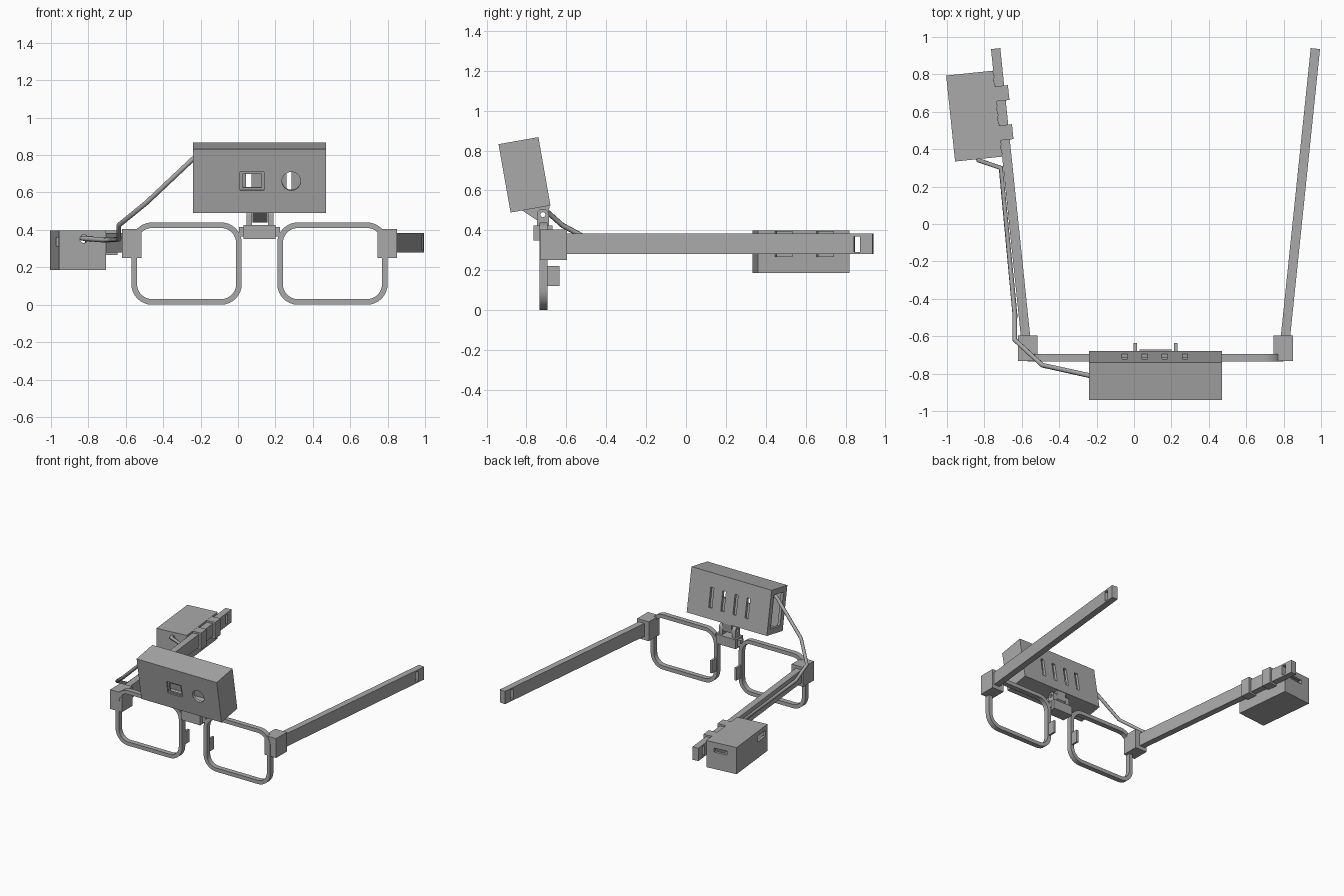
import bpy, bmesh, math
from mathutils import Vector, Matrix

cube = bpy.data.objects.get("Cube")
if cube:
    bpy.data.objects.remove(cube)

grey = bpy.data.materials.new("plain grey")
grey.use_nodes = True
COLOUR = (0.4, 0.4, 0.4, 1)
grey.diffuse_color = COLOUR
grey.node_tree.nodes["Principled BSDF"].inputs["Base Color"].default_value = COLOUR

MID = 0.115  # x of the mirror plane of the spectacles


def finish(name, bm):
    bmesh.ops.recalc_face_normals(bm, faces=bm.faces)
    mesh = bpy.data.meshes.new(name)
    bm.to_mesh(mesh)
    bm.free()
    mesh.materials.append(grey)
    obj = bpy.data.objects.new(name, mesh)
    bpy.context.collection.objects.link(obj)
    return obj


def box(name, x, y, z):
    """Box from (low, high) ranges on each axis."""
    bm = bmesh.new()
    bmesh.ops.create_cube(bm, size=1)
    for v in bm.verts:
        v.co = [(r[0] + r[1]) / 2 + c * (r[1] - r[0]) for r, c in zip((x, y, z), v.co)]
    return finish(name, bm)


def prism(name, points, low, high, axis):
    """Extrude a 2D outline along x (outline y,z) or along y (outline x,z)."""
    bm = bmesh.new()
    place = (lambda a, b: (low, a, b)) if axis == "x" else (lambda a, b: (a, low, b))
    face = bm.faces.new([bm.verts.new(place(a, b)) for a, b in points])
    new = bmesh.ops.extrude_face_region(bm, geom=[face])["geom"]
    step = Vector((high - low, 0, 0) if axis == "x" else (0, high - low, 0))
    bmesh.ops.translate(bm, vec=step, verts=[g for g in new if isinstance(g, bmesh.types.BMVert)])
    return finish(name, bm)


def arc(cx, cz, r, start, end, steps):
    angles = [math.radians(start + (end - start) * i / steps) for i in range(steps + 1)]
    return [(cx + r * math.cos(a), cz + r * math.sin(a)) for a in angles]


def disc(cx, cz, r, steps=24):
    return arc(cx, cz, r, 0, 360, steps)[:-1]


def rounded(x0, x1, z0, z1, r):
    corners = [(x1 - r, z1 - r, 0), (x0 + r, z1 - r, 90), (x0 + r, z0 + r, 180), (x1 - r, z0 + r, 270)]
    return [p for cx, cz, a in corners for p in arc(cx, cz, r, a, a + 90, 8)]


def cut(obj, *cutters):
    for c in cutters:
        mod = obj.modifiers.new("cut", "BOOLEAN")
        mod.operation, mod.solver, mod.object = "DIFFERENCE", "EXACT", c
        bpy.context.view_layer.update()
        result = obj.evaluated_get(bpy.context.evaluated_depsgraph_get())
        mesh = bpy.data.meshes.new_from_object(result)
        obj.modifiers.clear()
        obj.data = mesh
        bpy.data.objects.remove(c)
    return obj


def smooth(obj):
    bpy.ops.object.select_all(action="DESELECT")
    obj.select_set(True)
    bpy.context.view_layer.objects.active = obj
    bpy.ops.object.shade_smooth_by_angle(angle=math.radians(30))


# Spectacle front, hinge blocks, nose pads and temple arms, one set per side
arm_frames = {}
for side, s in (("left", 1), ("right", -1)):
    def span(a, b):
        return tuple(sorted((MID + s * a, MID + s * b)))

    x0, x1 = span(0.095, 0.685)
    rim = prism(side + "_rim", rounded(x0, x1, 0, 0.44, 0.11), -0.735, -0.695, "y")
    hole = prism("hole", rounded(x0 + 0.03, x1 - 0.03, 0.03, 0.41, 0.08), -0.8, -0.6, "y")
    cut(rim, hole)
    smooth(rim)
    box(side + "_hinge_block", span(0.632, 0.735), (-0.732, -0.597), (0.25, 0.405))
    box(side + "_nose_pad", span(0.1, 0.117), (-0.7, -0.635), (0.12, 0.22))
    arm = box(side + "_arm", (-0.025, 0.025), (-0.03, 1.546), (0.28, 0.383))
    cut(arm, box("slot", (-0.1, 0.1), (1.452, 1.484), (0.292, 0.37)))
    frame = Matrix.Translation((MID + s * 0.695, -0.6, 0)) @ Matrix.Rotation(-s * math.radians(5.93), 4, "Z")
    arm.matrix_world = frame
    arm_frames[side] = frame

# Bridge with a pivot bracket on top
box("bridge", (0.03, 0.2), (-0.765, -0.67), (0.35, 0.425))
box("bridge_bar", (0.005, 0.225), (-0.735, -0.695), (0.365, 0.415))
lug_outline = [(-0.748, 0.42), (-0.688, 0.42)] + arc(-0.718, 0.478, 0.03, 0, 180, 10)
for name, x in (("left_lug", 0.16), ("right_lug", 0.045)):
    lug = prism(name, lug_outline, x, x + 0.03, "x")
    cut(lug, prism("bore", disc(-0.718, 0.478, 0.013, 16), 0, 0.3, "x"))
    smooth(lug)
tongue = [(-0.825, 0.502), (-0.742, 0.446), (-0.718, 0.44), (-0.692, 0.455), (-0.684, 0.525)]
cut(prism("pivot_tongue", tongue, 0.077, 0.158, "x"),
    prism("bore", disc(-0.718, 0.478, 0.013, 16), 0, 0.3, "x"))

# Tilted hollow camera case with window, lens hole, vents and cable opening
W, D, H, T = 0.355, 0.1015, 0.174, 0.022
case = box("camera_case", (-W, W), (-D, D), (-H, H))
cut(case,
    box("hollow", (-W + T, W - T), (-D + T, D - T), (-H + T, H - T)),
    box("window_step", (-0.105, 0.025), (-0.2, -D + 0.01), (-0.05, 0.05)),
    box("window", (-0.09, 0.01), (-0.2, 0), (-0.036, 0.036)),
    prism("lens_hole", disc(0.17, 0, 0.05, 32), -0.2, 0, "y"),
    box("cable_opening", (-W - 0.1, 0), (-0.06, 0.06), (-0.13, 0.13)),
    *[box("vent", (x - 0.014, x + 0.014), (0, 0.2), (-0.09, 0.065))
      for x in (-0.165, -0.058, 0.05, 0.157)])
case.matrix_world = Matrix.Translation((MID, -0.81, 0.678)) @ Matrix.Rotation(math.radians(10), 4, "X")

# Battery case clipped outside the right arm, built in the arm's own frame
battery = box("battery_case", (-0.278, -0.026), (0.968, 1.43), (0.185, 0.398))
cut(battery,
    box("hollow", (-0.256, -0.048), (0.99, 1.408), (0.207, 0.376)),
    box("end_slot", (-0.2, -0.09), (1.35, 1.5), (0.32, 0.352)),
    box("side_slot", (-0.35, -0.2), (1.0, 1.12), (0.315, 0.36)),
    prism("cable_hole", disc(-0.145, 0.352, 0.022, 16), 0.9, 1.1, "y"))
battery.matrix_world = arm_frames["right"]
for i, y in enumerate((1.055, 1.265)):
    clip = box("battery_clip_" + str(i + 1), (-0.04, 0.045), (y, y + 0.08), (0.265, 0.397))
    clip.matrix_world = arm_frames["right"]

# Cable from the battery along the arm and up into the camera case
path = [(-0.835, 0.36, 0.355), (-0.83, 0.34, 0.355), (-0.712, 0.3, 0.345), (-0.637, -0.48, 0.35),
        (-0.637, -0.62, 0.425), (-0.49, -0.755, 0.545), (-0.24, -0.81, 0.78), (-0.2, -0.815, 0.8)]
curve = bpy.data.curves.new("cable", "CURVE")
curve.dimensions = "3D"
curve.bevel_depth, curve.bevel_resolution, curve.use_fill_caps = 0.013, 2, True
spline = curve.splines.new("POLY")
spline.points.add(len(path) - 1)
for point, co in zip(spline.points, path):
    point.co = (*co, 1)
curve.materials.append(grey)
cable = bpy.data.objects.new("cable", curve)
bpy.context.collection.objects.link(cable)
